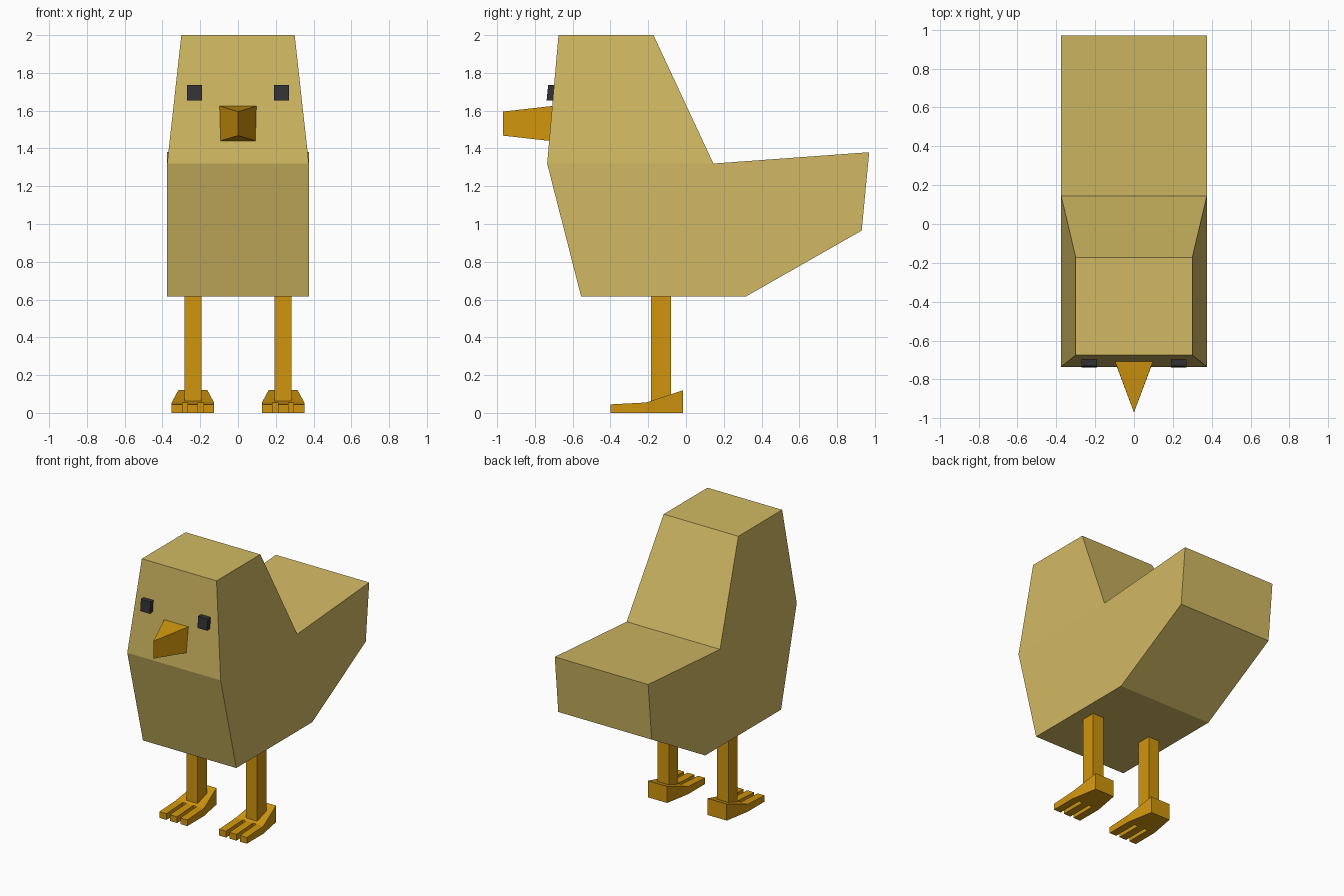
import bpy, bmesh
from mathutils import Vector

if "Cube" in bpy.data.objects:
    bpy.data.objects.remove(bpy.data.objects["Cube"])


def material(name, rgb):
    m = bpy.data.materials.new(name)
    m.diffuse_color = (*rgb, 1)
    m.use_nodes = True
    m.node_tree.nodes["Principled BSDF"].inputs["Base Color"].default_value = m.diffuse_color
    return m


YELLOW = material("straw yellow", (0.64, 0.485, 0.125))
ORANGE = material("orange", (0.63, 0.30, 0.004))
BLACK = material("charcoal", (0.032, 0.032, 0.035))


def loft(bm, a, b):
    """Solid between two matching outlines; returns the side faces."""
    va, vb = [bm.verts.new(p) for p in a], [bm.verts.new(p) for p in b]
    bm.faces.new(va)
    bm.faces.new(vb[::-1])
    n = len(a)
    return [bm.faces.new((va[i], vb[i], vb[(i + 1) % n], va[(i + 1) % n])) for i in range(n)]


def pull(bm, faces, move):
    """Extrude faces and place every new vertex with move(co)."""
    for f in bmesh.ops.extrude_discrete_faces(bm, faces=faces)["faces"]:
        for v in f.verts:
            v.co = move(v.co.copy())


def finish(bm, name, mat):
    bmesh.ops.recalc_face_normals(bm, faces=bm.faces)
    me = bpy.data.meshes.new(name)
    bm.to_mesh(me)
    bm.free()
    me.materials.append(mat)
    ob = bpy.data.objects.new(name, me)
    bpy.context.collection.objects.link(ob)
    return ob


def sign(x):
    return 1 if x > 0 else -1


# Body and tail from a side profile; the head is pulled up from its first side face
profile = [(-0.735, 1.32), (0.145, 1.32), (0.97, 1.38), (0.93, 0.965),
           (0.315, 0.615), (-0.555, 0.615)]
bm = bmesh.new()
sides = loft(bm, [(-0.375, y, z) for y, z in profile], [(0.375, y, z) for y, z in profile])
pull(bm, [sides[0]],
     lambda c: Vector((0.30 * sign(c.x), -0.675 if c.y < -0.3 else -0.172, 2.0)))
finish(bm, "body", YELLOW)

# Wedge beak with an upright front edge
bm = bmesh.new()
loft(bm, [(-0.093, -0.722, 1.44), (0.093, -0.722, 1.44), (0, -0.97, 1.468)],
     [(-0.098, -0.706, 1.625), (0.098, -0.706, 1.625), (0, -0.97, 1.595)])
finish(bm, "beak", ORANGE)

for s, side in ((-1, "left"), (1, "right")):
    # Eye block following the slope of the face
    bm = bmesh.new()
    eye = [(-0.70, 1.655), (-0.738, 1.653), (-0.73, 1.735), (-0.695, 1.737)]
    loft(bm, [(s * 0.23 - 0.039, y, z) for y, z in eye],
         [(s * 0.23 + 0.039, y, z) for y, z in eye])
    finish(bm, side + "_eye", BLACK)

    # Square leg
    cx = s * 0.239
    bm = bmesh.new()
    ring = [(cx - 0.045, -0.185), (cx + 0.045, -0.185), (cx + 0.045, -0.08), (cx - 0.045, -0.08)]
    loft(bm, [(x, y, 0.03) for x, y in ring], [(x, y, 0.62) for x, y in ring])
    finish(bm, side + "_leg", ORANGE)

    # Foot: sloped heel wedge, then three toes pulled from its front faces
    xs = [-0.112, -0.056, -0.028, 0.028, 0.056, 0.112]
    plan = [(cx + x, -0.21) for x in xs] + [(cx + 0.077, -0.015), (cx - 0.077, -0.015)]
    bm = bmesh.new()
    sides = loft(bm, [(x, y, 0) for x, y in plan],
                 [(x, y, 0.055 if y < -0.1 else 0.12) for x, y in plan])
    pull(bm, [sides[i] for i in (0, 2, 4)],
         lambda c: Vector((c.x, -0.40, 0.045 if c.z > 0.02 else 0)))
    finish(bm, side + "_foot", ORANGE)
